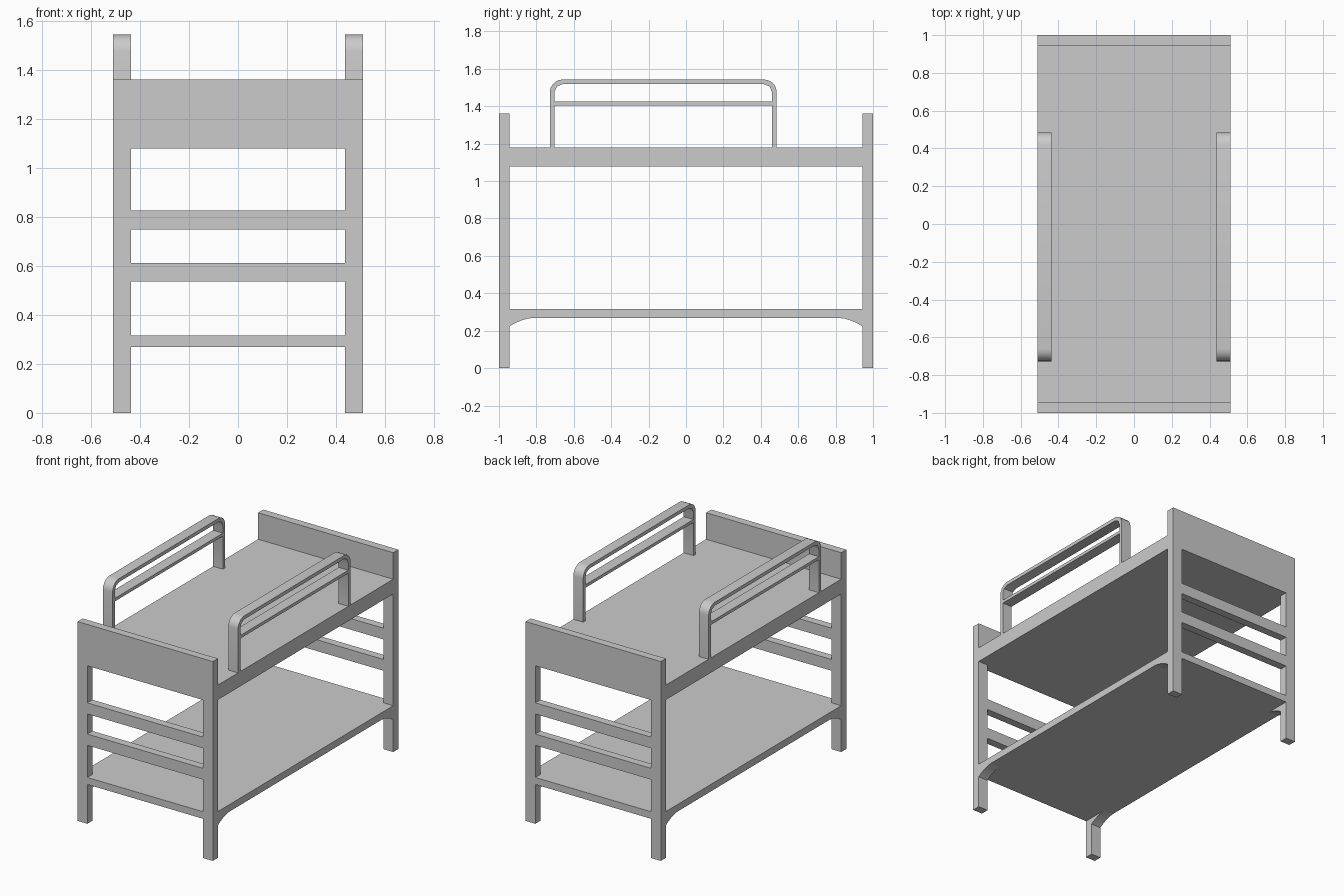
import bpy, bmesh, math

if "Cube" in bpy.data.objects:
    bpy.data.objects.remove(bpy.data.objects["Cube"])

W, IN = 0.51, 0.437      # outer half width, inner edge of posts
L, LI = 1.0, 0.945       # outer half length, inner face of end frames


def finish(name, bm, mirror=(), smooth=False):
    bmesh.ops.recalc_face_normals(bm, faces=bm.faces)
    me = bpy.data.meshes.new(name)
    bm.to_mesh(me)
    bm.free()
    ob = bpy.data.objects.new(name, me)
    bpy.context.collection.objects.link(ob)
    if smooth:
        bpy.ops.object.select_all(action='DESELECT')
        ob.select_set(True)
        bpy.context.view_layer.objects.active = ob
        bpy.ops.object.shade_smooth_by_angle(angle=math.radians(35))
    if mirror:
        m = ob.modifiers.new("Mirror", 'MIRROR')
        m.use_axis = ['X' in mirror, 'Y' in mirror, False]
        m.use_mirror_merge = False
    return ob


def extrude(bm, vec):
    res = bmesh.ops.extrude_face_region(bm, geom=bm.faces[:], use_keep_orig=True)
    vs = [g for g in res["geom"] if isinstance(g, bmesh.types.BMVert)]
    bmesh.ops.translate(bm, verts=vs, vec=vec)


def side_profile(name, pts, x0, x1, mirror=(), smooth=False):
    """Extrude a (y, z) outline along x."""
    bm = bmesh.new()
    bm.faces.new([bm.verts.new((x0, y, z)) for y, z in pts])
    extrude(bm, (x1 - x0, 0, 0))
    return finish(name, bm, mirror, smooth)


def rect(y0, y1, z0, z1):
    return [(y0, z0), (y1, z0), (y1, z1), (y0, z1)]


# End frames: posts, ladder rungs and headboard as one panel with openings
xs = [-W, -IN, IN, W]
zs = [0, 0.268, 0.316, 0.535, 0.612, 0.749, 0.825, 1.078, 1.36]
bm = bmesh.new()
grid = [[bm.verts.new((x, -L, z)) for x in xs] for z in zs]
for j in range(len(zs) - 1):
    for i in range(3):
        if i == 1 and j % 2 == 0:
            continue
        bm.faces.new((grid[j][i], grid[j][i + 1], grid[j + 1][i + 1], grid[j + 1][i]))
extrude(bm, (0, L - LI, 0))
finish("end_frame", bm, mirror='Y')

# Bed decks
side_profile("upper_deck", rect(-LI, LI, 1.078, 1.179), -W, W)
side_profile("lower_deck", rect(-LI, LI, 0.268, 0.316), -W, W)

# Curved brackets under the lower deck
bracket = [(-LI, 0.268), (-LI, 0.222), (-0.915, 0.24), (-0.88, 0.255),
           (-0.85, 0.264), (-0.82, 0.268)]
side_profile("corner_bracket", bracket, IN, W, mirror='XY', smooth=True)

# Guard rails: rounded hoop plus a middle bar
Y0, Y1, BASE, TOP, T = -0.728, 0.485, 1.179, 1.543, 0.024


def arch(y0, y1, top, r, n):
    pts = [(y0, BASE)]
    for cy, start in ((y0 + r, 180), (y1 - r, 90)):
        for k in range(n + 1):
            a = math.radians(start - 90 * k / n)
            pts.append((cy + r * math.cos(a), top - r + r * math.sin(a)))
    return pts + [(y1, BASE)]


hoop = arch(Y0, Y1, TOP, 0.068, 5) + arch(Y0 + T, Y1 - T, TOP - T, 0.046, 2)[::-1]
side_profile("guard_rail", hoop, IN, W, mirror='X', smooth=True)
side_profile("guard_middle_bar", rect(Y0 + T, Y1 - T, 1.404, 1.425), IN, W, mirror='X')
